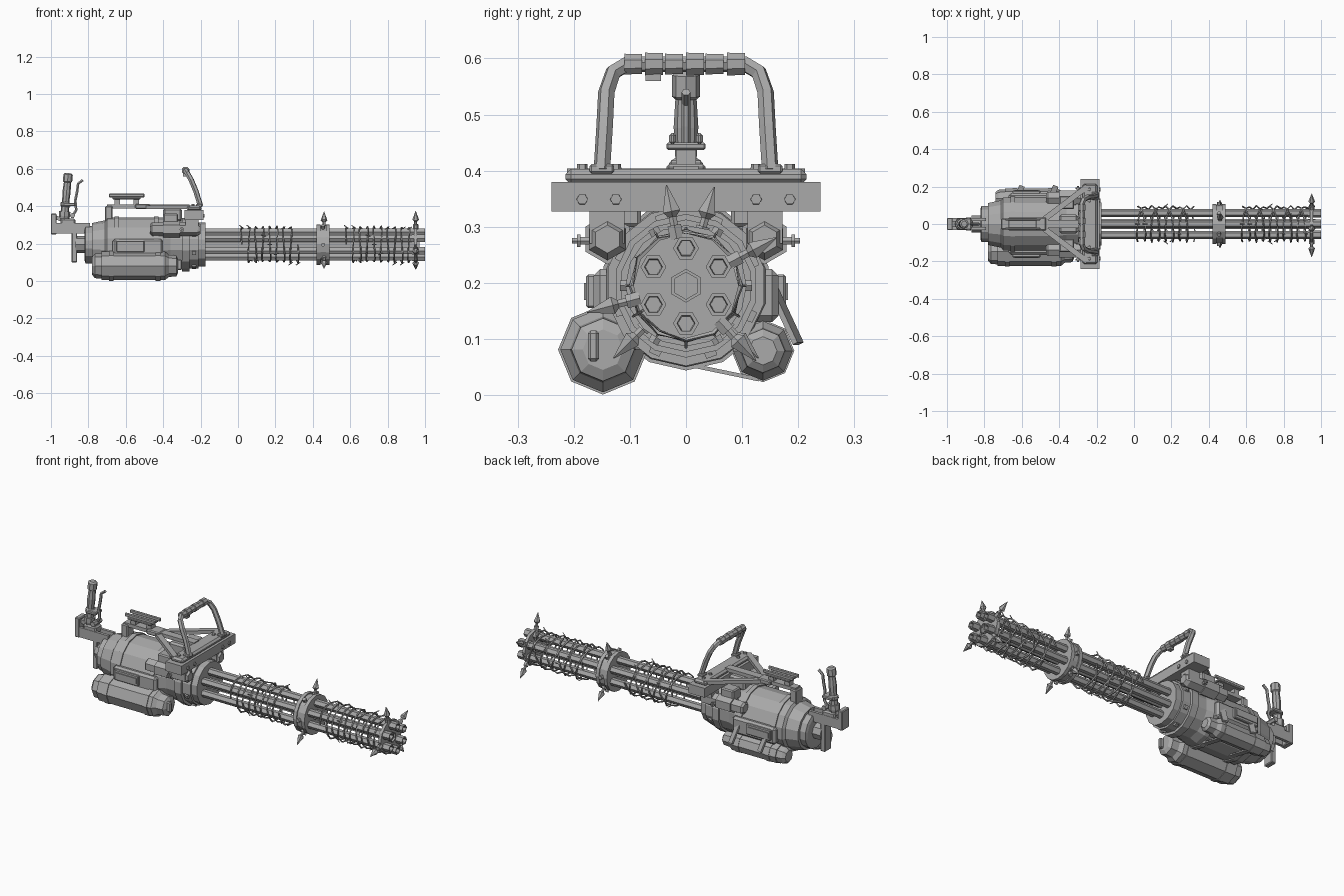
import bpy, bmesh, math
from mathutils import Vector

if "Cube" in bpy.data.objects:
    bpy.data.objects.remove(bpy.data.objects["Cube"])

steel = bpy.data.materials.new("grey_steel")
steel.use_nodes = True
COLOUR = (0.4, 0.4, 0.4, 1)
steel.diffuse_color = COLOUR
steel.node_tree.nodes["Principled BSDF"].inputs["Base Color"].default_value = COLOUR
AXIS = 0.195  # height of the barrel axis


def finish(name, bm):
    bmesh.ops.recalc_face_normals(bm, faces=bm.faces)
    mesh = bpy.data.meshes.new(name)
    bm.to_mesh(mesh)
    bm.free()
    mesh.materials.append(steel)
    ob = bpy.data.objects.new(name, mesh)
    bpy.context.collection.objects.link(ob)
    return ob


def lathe(name, profile, origin=(0, 0, AXIS), direction=(1, 0, 0), sides=8, phase=0.0):
    """Turn (distance, radius) pairs around a direction; ends are capped."""
    bm = bmesh.new()
    quat = Vector(direction).to_track_quat('X', 'Z')
    rings = []
    for t, r in profile:
        ring = []
        for i in range(sides):
            a = math.tau * (i + phase) / sides
            p = Vector((t, r * math.cos(a), r * math.sin(a)))
            ring.append(bm.verts.new(quat @ p + Vector(origin)))
        rings.append(ring)
    for a, b in zip(rings, rings[1:]):
        for i in range(sides):
            j = (i + 1) % sides
            bm.faces.new((a[i], a[j], b[j], b[i]))
    bm.faces.new(rings[0])
    bm.faces.new(rings[-1])
    return finish(name, bm)


def box(name, x, y, z, bevel=0.0):
    bm = bmesh.new()
    bmesh.ops.create_cube(bm, size=1)
    for v in bm.verts:
        v.co = [(lo + hi) / 2 + c * (hi - lo) for c, (lo, hi) in zip(v.co, (x, y, z))]
    if bevel:
        bmesh.ops.bevel(bm, geom=bm.edges[:], offset=bevel, segments=1, affect='EDGES')
    return finish(name, bm)


def beam(name, a, b, width, height):
    """Rectangular bar between two points."""
    a, b = Vector(a), Vector(b)
    d = (b - a).normalized()
    side = d.cross(Vector((0, 0, 1))).normalized() * width / 2
    up = side.cross(d).normalized() * height / 2
    bm = bmesh.new()
    for p in (a, b):
        for s in (-1, 1):
            for u in (-1, 1):
                bm.verts.new(p + s * side + u * up)
    bmesh.ops.convex_hull(bm, input=bm.verts[:])
    return finish(name, bm)


def tube(name, pts, radius, res=1):
    cu = bpy.data.curves.new(name, 'CURVE')
    cu.dimensions = '3D'
    cu.bevel_depth, cu.bevel_resolution, cu.use_fill_caps = radius, res, True
    sp = cu.splines.new('POLY')
    sp.points.add(len(pts) - 1)
    for p, co in zip(sp.points, pts):
        p.co = (*co, 1)
    tmp = bpy.data.objects.new(name, cu)
    bpy.context.collection.objects.link(tmp)
    mesh = bpy.data.meshes.new_from_object(tmp.evaluated_get(bpy.context.evaluated_depsgraph_get()))
    bpy.data.objects.remove(tmp)
    mesh.materials.clear()
    mesh.materials.append(steel)
    mesh.shade_flat()
    ob = bpy.data.objects.new(name, mesh)
    bpy.context.collection.objects.link(ob)


def radial(deg):
    return Vector((0, math.cos(math.radians(deg)), math.sin(math.radians(deg))))


# Rotating barrels with hollow muzzles
for i in range(6):
    c = radial(90 + 60 * i) * 0.067 + Vector((0, 0, AXIS))
    lathe(f"barrel_{i}", [(-0.2, 0.021), (0.93, 0.021), (0.93, 0.023), (1, 0.023),
                          (1, 0.016), (0.92, 0.013)], c, sides=6)
lathe("centre_shaft", [(-0.2, 0.03), (0.97, 0.03), (0.97, 0.024), (0.96, 0.024)], sides=6, phase=0.5)

# Barrel clamp with raised rims and side lugs
lathe("barrel_clamp", [(0.42, 0.1), (0.42, 0.108), (0.44, 0.108), (0.44, 0.102),
                       (0.47, 0.102), (0.47, 0.108), (0.49, 0.108), (0.49, 0.1)], sides=16)
for i in range(6):
    lathe(f"clamp_bolt_{i}", [(0.09, 0.011), (0.118, 0.011)], (0.455, 0, AXIS), radial(60 * i), 6)

# Spikes on the clamp and near the muzzle
for x, angles in ((0.46, (74, -45, -135)), (0.95, (101, 28, 195, -47))):
    for a in angles:
        lathe(f"spike_{x}_{a}", [(0.085, 0.014), (0.11, 0.014), (0.11, 0.008), (0.125, 0.008),
                                 (0.135, 0.018), (0.183, 0.001)], (x, 0, AXIS), radial(a), 6)
lathe("muzzle_band", [(0.942, 0.088), (0.942, 0.094), (0.958, 0.094), (0.958, 0.088)], sides=12)

# Barbed wire wound around the barrels
for k, (x0, length, turns) in enumerate(((0.02, 0.3, 4), (0.58, 0.37, 5))):
    for strand in (1, -1):
        pts = []
        for i in range(turns * 12 + 1):
            a = math.tau * i / 12
            r = 0.094 + 0.004 * math.sin(i * 1.7)
            x = x0 + length * i / (turns * 12) + strand * 0.02 * math.sin(a)
            pts.append((x, r * math.cos(a) * strand, AXIS + r * math.sin(a)))
        tube(f"wire_{k}_{strand}", pts, 0.0045, 0)
        for i in range(3, len(pts), 7):
            p = Vector(pts[i])
            out = (p - Vector((p.x, 0, AXIS))).normalized() * 0.013
            skew = Vector((0.012 * (-1) ** i, 0, 0))
            tube(f"barb_{k}_{strand}_{i}", [p - out * 0.3 - skew, p + out + skew], 0.0025, 0)

# Main housing, front collar and rear cap
lathe("main_housing", [(-0.82, 0.085), (-0.815, 0.1), (-0.78, 0.1), (-0.78, 0.115), (-0.71, 0.13),
                       (-0.7, 0.145), (-0.4, 0.145), (-0.36, 0.132), (-0.3, 0.132), (-0.3, 0.143),
                       (-0.26, 0.143), (-0.26, 0.128), (-0.21, 0.128), (-0.21, 0.118),
                       (-0.175, 0.118), (-0.175, 0.108)], sides=14, phase=0.5)
for x in (-0.66, -0.45):
    lathe("housing_band", [(x, 0.14), (x, 0.151), (x + 0.025, 0.151), (x + 0.025, 0.14)],
          sides=14, phase=0.5)
for i in range(8):
    lathe(f"collar_block_{i}", [(0.1, 0.018), (0.135, 0.014)], (-0.235, 0, AXIS),
          radial(45 * i + 20), 4, 0.5)

# Side canisters with stepped caps and straps
for name, y, z, r, x0, x1 in (("large", -0.148, 0.081, 0.08, -0.78, -0.32),
                              ("small", 0.137, 0.079, 0.056, -0.74, -0.34)):
    lathe(name + "_canister", [(x0, r * 0.6), (x0 + 0.015, r * 0.82), (x0 + 0.05, r * 0.85),
                               (x0 + 0.05, r * 0.95), (x1 - 0.07, r * 0.95), (x1 - 0.05, r * 0.74),
                               (x1 - 0.01, r * 0.7), (x1, r * 0.45)], (0, y, z), sides=8)
    for x in (x0 + 0.09, x1 - 0.12):
        lathe(name + "_canister_strap", [(x, r * 0.9), (x, r), (x + 0.025, r), (x + 0.025, r * 0.9)],
              (0, y, z), sides=8)
        beam(name + "_canister_bracket", (x + 0.012, y * 0.5, 0.12), (x + 0.012, y, z), 0.025, 0.05)
box("canister_valve", (-0.33, -0.3), (-0.175, -0.155), (0.06, 0.115), 0.005)
for x in (-0.62, -0.44):
    beam("bottom_strap", (x, 0.0, 0.055), (x, 0.13, 0.028), 0.03, 0.007)
    beam("hanging_strap", (x, 0.15, 0.2), (x + 0.02, 0.2, 0.092), 0.03, 0.01)

# Side panels of the housing
for s, label in ((-1, "right"), (1, "left")):
    box(label + "_side_panel", (-0.67, -0.4), sorted((s * 0.11, s * 0.165)), (0.13, 0.225), 0.012)
    box(label + "_panel_rim", (-0.65, -0.5), sorted((s * 0.16, s * 0.178)), (0.155, 0.215), 0.004)
    box(label + "_panel_slot", (-0.64, -0.51), sorted((s * 0.17, s * 0.182)), (0.17, 0.2))

    # Upper side tanks, hangers and clamping pins
    lathe(label + "_side_tank", [(-0.47, 0.025), (-0.46, 0.036), (-0.4, 0.036), (-0.4, 0.045),
                                 (-0.31, 0.045), (-0.31, 0.038), (-0.22, 0.038), (-0.2, 0.025)],
          (0, s * 0.14, 0.278), sides=6, phase=0.5)
    box(label + "_hanger", (-0.28, -0.21), sorted((s * 0.11, s * 0.172)), (0.27, 0.335))
    box(label + "_tank_mount", (-0.4, -0.32), sorted((s * 0.08, s * 0.15)), (0.3, 0.36), 0.006)
    lathe(label + "_pin", [(0.16, 0.008), (0.188, 0.008), (0.188, 0.013), (0.194, 0.013),
                           (0.194, 0.006), (0.203, 0.006)], (-0.3, 0, 0.275), (0, s, 0), 6)

    # Diagonal braces of the top frame
    beam(label + "_brace", (-0.25, s * 0.2, 0.394), (-0.5, s * 0.01, 0.394), 0.03, 0.02)
    for y in (0.125, 0.185):
        lathe(label + "_bar_bolt", [(-0.2, 0.011), (-0.179, 0.01)], (0, s * y, 0.349), sides=6)
        lathe(label + "_top_bolt", [(0.39, 0.011), (0.412, 0.009)], (-0.24, s * y, 0), (0, 0, 1), 6)

# Crossbar and top frame
box("crossbar", (-0.285, -0.185), (-0.24, 0.24), (0.327, 0.38))
box("crossbar_cap", (-0.275, -0.195), (-0.215, 0.215), (0.375, 0.403), 0.01)
box("top_rail", (-0.7, -0.26), (-0.022, 0.022), (0.388, 0.408))
box("rail_front_block", (-0.4, -0.3), (-0.05, 0.05), (0.32, 0.39), 0.01)
box("rail_rear_post", (-0.71, -0.67), (-0.03, 0.03), (0.31, 0.4), 0.005)
box("rail_pad", (-0.55, -0.47), (-0.035, 0.035), (0.385, 0.412), 0.005)

# Raised cradle on the rail
for x in (-0.66, -0.56):
    box("cradle_post", (x, x + 0.03), (-0.018, 0.018), (0.4, 0.45))
box("cradle_plate", (-0.67, -0.52), (-0.035, 0.035), (0.437, 0.45), 0.003)
for y in (-0.03, 0.018):
    box("cradle_lip", (-0.69, -0.5), (y, y + 0.012), (0.447, 0.467), 0.004)

# Carry handle with wrapped grip
half = [(-0.2, 0.15, 0.4), (-0.225, 0.145, 0.48), (-0.25, 0.142, 0.54), (-0.27, 0.13, 0.575),
        (-0.28, 0.105, 0.59)]
tube("carry_handle", [(x, -y, z) for x, y, z in half] + half[::-1], 0.015, 1)
for i, y in enumerate((-0.11, -0.073, -0.037, 0.0, 0.035, 0.073)):
    r = 0.02 + 0.002 * (i % 2)
    lathe(f"grip_wrap_{i}", [(y, r), (y + 0.032, r - 0.001)], (-0.28, 0, 0.59), (0, 1, 0), 8, 0.5)
box("grip_tag", (-0.295, -0.27), (-0.072, -0.045), (0.56, 0.59))
for s in (-1, 1):
    box("handle_foot", (-0.225, -0.19), (s * 0.15 - 0.022, s * 0.15 + 0.022), (0.395, 0.412), 0.004)

# Rear mount arms and plates
box("rear_plate", (-1.0, -0.97), (-0.033, 0.033), (0.25, 0.36), 0.004)
for s in (-1, 1):
    box("rear_arm", (-0.98, -0.79), (s * 0.024 - 0.008, s * 0.024 + 0.008), (0.255, 0.31))
box("rear_block", (-0.95, -0.87), (-0.03, 0.03), (0.29, 0.335), 0.008)
box("rear_drop_plate", (-0.89, -0.86), (-0.03, 0.03), (0.1, 0.29), 0.004)
lathe("rear_spindle", [(-0.87, 0.045), (-0.81, 0.045)], sides=8)
beam("rear_strut", (-0.985, 0, 0.345), (-0.9, 0, 0.31), 0.03, 0.02)

# Upright rear grip and trigger lever
lathe("rear_grip", [(0, 0.024), (0.02, 0.03), (0.045, 0.03), (0.045, 0.022), (0.07, 0.022),
                    (0.075, 0.027), (0.09, 0.027), (0.095, 0.019), (0.15, 0.022), (0.2, 0.019),
                    (0.205, 0.025), (0.243, 0.025), (0.25, 0.016)],
      (-0.93, 0, 0.328), (0.09, 0, 1), 8)
box("grip_guard", (-0.935, -0.87), (-0.03, 0.03), (0.4, 0.418), 0.004)
tube("trigger_lever", [(-0.89, 0, 0.34), (-0.865, 0, 0.38), (-0.87, 0, 0.43), (-0.86, 0, 0.48),
                       (-0.855, 0, 0.52), (-0.83, 0, 0.54)], 0.008, 1)
lathe("lever_pivot", [(-0.035, 0.014), (0.035, 0.014)], (-0.885, 0, 0.35), (0, 1, 0), 6)
